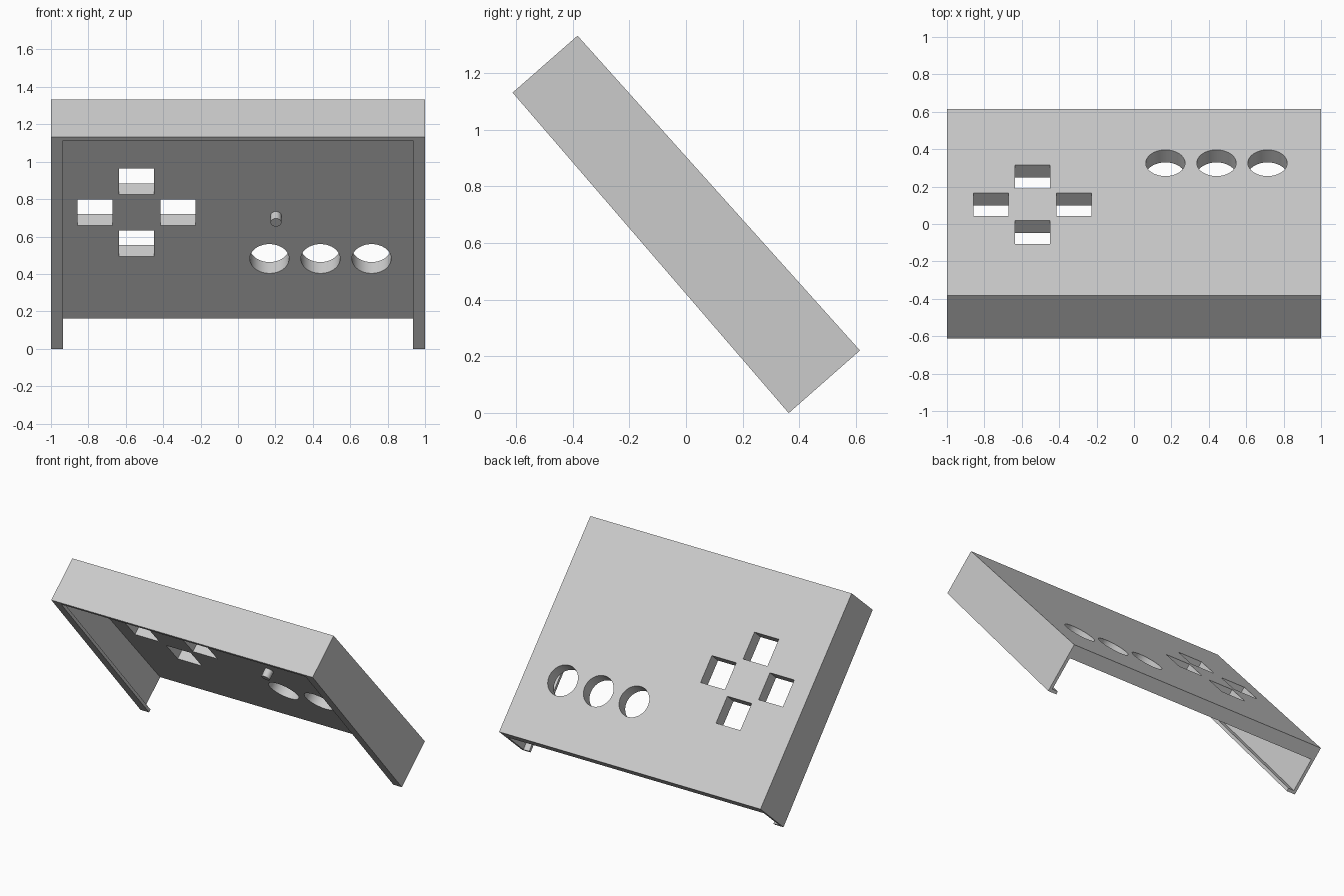
import bpy, bmesh
from math import radians, sin, cos
from mathutils import Matrix, Vector

if "Cube" in bpy.data.objects:
    bpy.data.objects.remove(bpy.data.objects["Cube"], do_unlink=True)

TILT = radians(48.1)
TOP_EDGE = Vector((0, -0.383, 1.332))
DOWN = Vector((0, cos(TILT), -sin(TILT)))    # along the sloping panel
INWARD = Vector((0, -sin(TILT), -cos(TILT)))  # from the panel into the tray
LENGTH, PANEL, WALL, RAIL = 1.4935, 0.09, 0.021, 0.065
BOTTOM_DEPTH, TOP_DEPTH = 0.335, 0.305

grey = bpy.data.materials.new("light_grey")
grey.use_nodes = True
grey.diffuse_color = (0.6, 0.6, 0.6, 1)
grey.node_tree.nodes["Principled BSDF"].inputs["Base Color"].default_value = (0.6, 0.6, 0.6, 1)


def place(x, s, d):
    return TOP_EDGE + Vector((x, 0, 0)) + DOWN * s + INWARD * d


def make(name, bm):
    bmesh.ops.recalc_face_normals(bm, faces=bm.faces)
    mesh = bpy.data.meshes.new(name)
    bm.to_mesh(mesh)
    bm.free()
    mesh.materials.append(grey)
    ob = bpy.data.objects.new(name, mesh)
    bpy.context.collection.objects.link(ob)
    return ob


def prism(name, x0, x1, section):
    """Extrude a (slope, depth) section across the width."""
    bm = bmesh.new()
    ends = [[bm.verts.new(place(x, s, d)) for s, d in section] for x in (x0, x1)]
    for ring in ends:
        bm.faces.new(ring)
    for i in range(len(section)):
        j = (i + 1) % len(section)
        bm.faces.new((ends[0][i], ends[0][j], ends[1][j], ends[1][i]))
    return make(name, bm)


def cylinder(name, x, s, d0, d1, radius, sides):
    """Round bar standing square to the panel."""
    bm = bmesh.new()
    where = Matrix.Translation(place(x, s, (d0 + d1) / 2)) @ Matrix.Rotation(-TILT, 4, "X")
    bmesh.ops.create_cone(bm, cap_ends=True, segments=sides, radius1=radius,
                          radius2=radius, depth=d1 - d0, matrix=where)
    return make(name, bm)


def smooth(ob):
    bpy.ops.object.select_all(action="DESELECT")
    ob.select_set(True)
    bpy.context.view_layer.objects.active = ob
    bpy.ops.object.shade_smooth_by_angle(angle=radians(30))


# Solid shell, slightly deeper at the lower end
shell = prism("tray_shell", -1, 1, [
    (0, 0), (LENGTH, 0), (LENGTH - 0.0035, BOTTOM_DEPTH), (-0.0035, TOP_DEPTH)])


def rail_depth(s):
    return TOP_DEPTH + (BOTTOM_DEPTH - TOP_DEPTH) * s / LENGTH - WALL


# Hollow behind the panel, open at the lower end, with a lip along each side
END = LENGTH + 0.2
cutters = [
    prism("cavity_cutter", WALL - 1, 1 - WALL, [
        (WALL, PANEL), (END, PANEL), (END, rail_depth(END)), (WALL, rail_depth(WALL))]),
    prism("opening_cutter", RAIL - 1, 1 - RAIL, [
        (WALL, 0.2), (END, 0.2), (END, 0.5), (WALL, 0.5)]),
]

# Four square button holes in a cross
PAD_X, PAD_S, STEP, HALF = -0.543, 0.73, 0.222, 0.093
for dx, ds in ((1, 0), (-1, 0), (0, 1), (0, -1)):
    x, s = PAD_X + dx * STEP, PAD_S + ds * STEP
    cutters.append(prism("square_hole_cutter", x - HALF, x + HALF, [
        (s - HALF, -0.1), (s + HALF, -0.1), (s + HALF, 0.15), (s - HALF, 0.15)]))

# Three round button holes in a row
for i in range(3):
    cutters.append(cylinder("round_hole_cutter", 0.168 + i * 0.273, 1.062, -0.1, 0.15, 0.105, 64))

bpy.context.view_layer.objects.active = shell
for cutter in cutters:
    cutter.hide_render = True
    cut = shell.modifiers.new("cut", "BOOLEAN")
    cut.operation = "DIFFERENCE"
    cut.solver = "EXACT"
    cut.object = cutter
    bpy.ops.object.modifier_apply(modifier=cut.name)
for cutter in cutters:
    bpy.data.objects.remove(cutter, do_unlink=True)
smooth(shell)

# Small peg on the inner face of the panel
smooth(cylinder("inner_peg", 0.203, 0.752, PANEL - 0.01, PANEL + 0.056, 0.029, 32))
